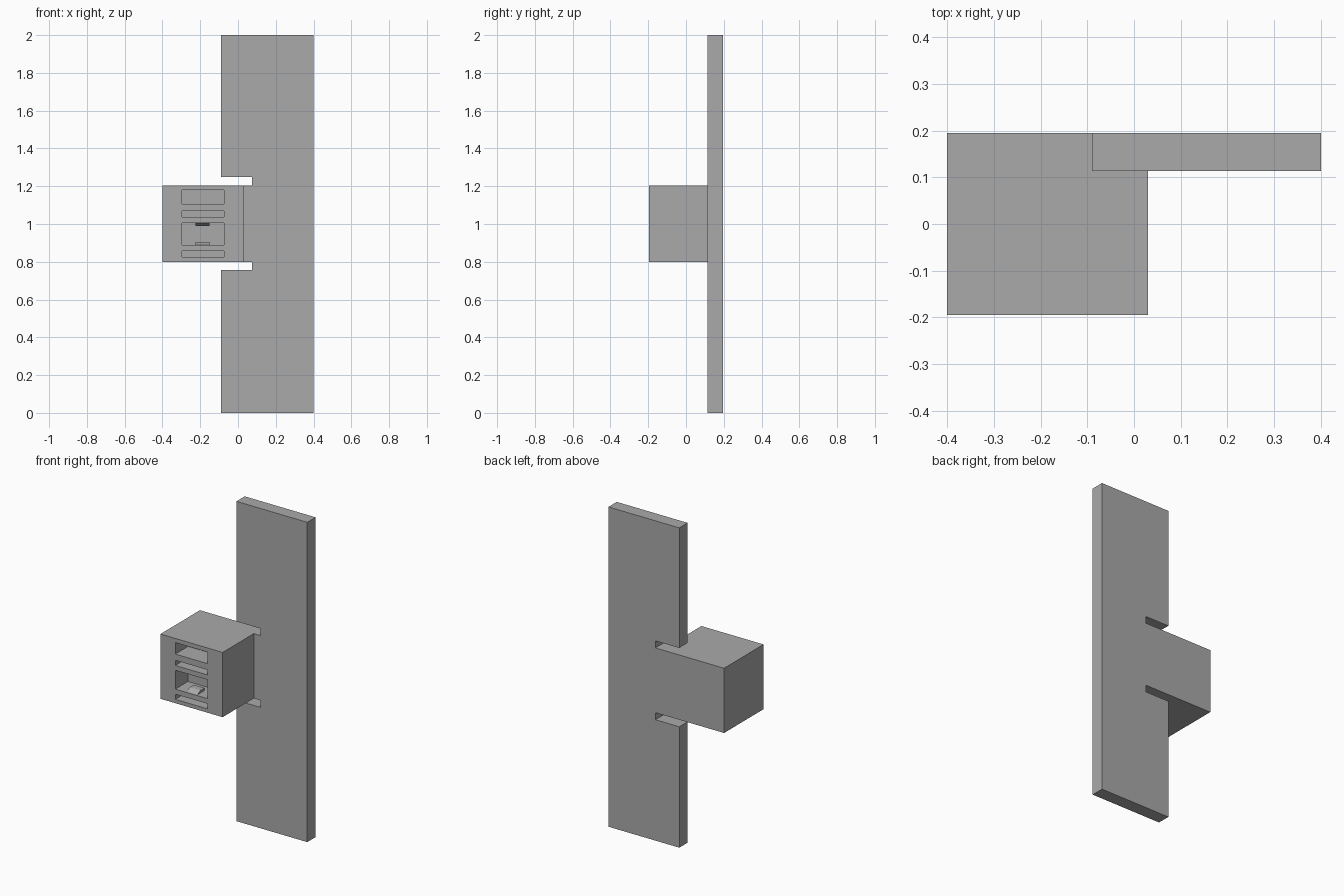
import bpy
import bmesh

default = bpy.data.objects.get("Cube")
if default:
    bpy.data.objects.remove(default, do_unlink=True)

# Single grey material
grey = bpy.data.materials.new("grey")
grey.use_nodes = True
color = (0.4, 0.4, 0.4, 1)
grey.diffuse_color = color
grey.node_tree.nodes["Principled BSDF"].inputs["Base Color"].default_value = color


def prism(name, outline, direction):
    """Extrude a closed outline along a direction."""
    bm = bmesh.new()
    face = bm.faces.new([bm.verts.new(p) for p in outline])
    side = bmesh.ops.extrude_face_region(bm, geom=[face])
    moved = [v for v in side["geom"] if isinstance(v, bmesh.types.BMVert)]
    bmesh.ops.translate(bm, verts=moved, vec=direction)
    if face.is_valid and len(face.link_loops if hasattr(face, "link_loops") else face.loops) == 0:
        bm.faces.remove(face)
    bmesh.ops.recalc_face_normals(bm, faces=bm.faces)
    mesh = bpy.data.meshes.new(name)
    bm.to_mesh(mesh)
    bm.free()
    mesh.materials.append(grey)
    obj = bpy.data.objects.new(name, mesh)
    bpy.context.collection.objects.link(obj)
    return obj


def box(name, x0, x1, y0, y1, z0, z1):
    outline = [(x0, y0, z0), (x1, y0, z0), (x1, y0, z1), (x0, y0, z1)]
    return prism(name, outline, (0, y1 - y0, 0))


FRONT, PLATE, BACK = -0.195, 0.113, 0.195
LOW, HIGH = 0.8, 1.205
LEFT, EDGE, NOTCH, RIGHT = -0.4, -0.09, 0.075, 0.4
GAP = 0.044

# Tall plate with two notches and a tongue behind the housing
profile = [(RIGHT, 0), (RIGHT, 2), (EDGE, 2), (EDGE, HIGH + GAP),
           (NOTCH, HIGH + GAP), (NOTCH, HIGH), (LEFT, HIGH), (LEFT, LOW),
           (NOTCH, LOW), (NOTCH, LOW - GAP), (EDGE, LOW - GAP), (EDGE, 0)]
prism("back_plate", [(x, PLATE, z) for x, z in profile], (0, BACK - PLATE, 0))

# Housing with four front slots
housing = box("housing", LEFT, 0.03, FRONT, PLATE, LOW, HIGH)
slots = [(1.107, 1.179), (1.036, 1.068), (0.888, 1.006), (0.824, 0.856)]
for low, high in slots:
    cutter = box("slot_cutter", -0.297, -0.074, FRONT - 0.05, FRONT + 0.125, low, high)
    cutter.hide_render = True
    cut = housing.modifiers.new("slot", "BOOLEAN")
    cut.operation = "DIFFERENCE"
    cut.solver = "EXACT"
    cut.object = cutter
    bpy.context.view_layer.objects.active = housing
    bpy.ops.object.modifier_apply(modifier=cut.name)
    bpy.data.objects.remove(cutter, do_unlink=True)

# Small wedge catches on the floor and ceiling of the large slot
for name, base, tip in (("lower_catch", 0.888, 0.904), ("upper_catch", 1.006, 0.99)):
    wedge = [(-0.225, FRONT + 0.01, base), (-0.225, FRONT + 0.08, base),
             (-0.225, FRONT + 0.08, tip), (-0.225, FRONT + 0.04, tip)]
    prism(name, wedge, (0.074, 0, 0))
